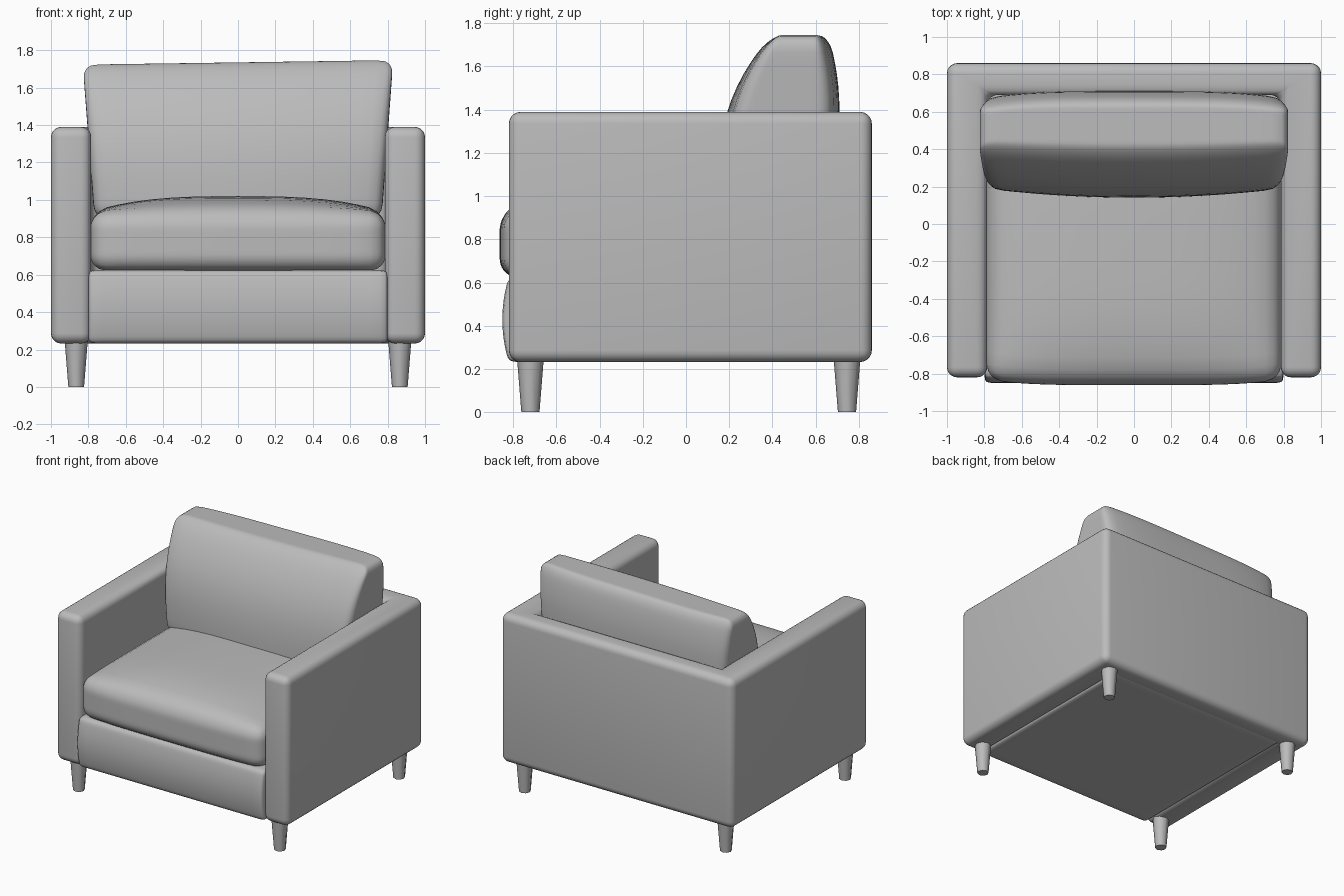
import bpy, bmesh, math
from mathutils import Vector

if "Cube" in bpy.data.objects:
    bpy.data.objects.remove(bpy.data.objects["Cube"])

fabric = bpy.data.materials.new("grey fabric")
fabric.diffuse_color = (0.5, 0.5, 0.5, 1)
fabric.use_nodes = True
fabric.node_tree.nodes["Principled BSDF"].inputs["Base Color"].default_value = fabric.diffuse_color


def finish(bm, name, smooth=True):
    bmesh.ops.recalc_face_normals(bm, faces=bm.faces)
    me = bpy.data.meshes.new(name)
    for f in bm.faces:
        f.smooth = smooth
    bm.to_mesh(me)
    bm.free()
    me.materials.append(fabric)
    ob = bpy.data.objects.new(name, me)
    bpy.context.collection.objects.link(ob)
    return ob


def soft_box(name, lo, hi, r, warp=None):
    """Rounded box between two corners; warp(p, u, v, w) reshapes each point."""
    lo, hi = Vector(lo), Vector(hi)
    mid, half = (lo + hi) / 2, (hi - lo) / 2
    bm = bmesh.new()
    bmesh.ops.create_cube(bm, size=2)
    bmesh.ops.subdivide_edges(bm, edges=bm.edges, cuts=19, use_grid_fill=True)
    for vert in bm.verts:
        p = Vector([math.sin(c * math.pi / 2) * h for c, h in zip(vert.co, half)])
        core = Vector([max(-(h - r), min(h - r, c)) for c, h in zip(p, half)])
        p = core + (p - core).normalized() * r if (p - core).length > 1e-6 else p
        uvw = [c / h for c, h in zip(p, half)]
        p = p + mid
        vert.co = warp(p, *uvw) if warp else p
    return finish(bm, name)


# U-shaped shell: two arms and the back in one piece
outline = [(-1, -.82), (-.785, -.82), (-.785, .69), (.785, .69),
           (.785, -.82), (1, -.82), (1, .86), (-1, .86)]
bm = bmesh.new()
face = bm.faces.new([bm.verts.new((x, y, .232)) for x, y in outline])
top = bmesh.ops.extrude_face_region(bm, geom=[face])["geom"]
bmesh.ops.translate(bm, vec=(0, 0, 1.158),
                    verts=[g for g in top if isinstance(g, bmesh.types.BMVert)])
bmesh.ops.bevel(bm, geom=bm.edges[:], offset=.055, segments=5, profile=.5,
                affect='EDGES', clamp_overlap=True)
finish(bm, "arms_and_back")


# Seat base with a slightly bulging front
def base_shape(p, u, v, w):
    if v < 0:
        p.y += v * .03 * (1 - w * w)
    return p


soft_box("seat_base", (-.80, -.82, .232), (.80, .75, .625), .03, base_shape)


# Crowned seat cushion
def seat_shape(p, u, v, w):
    p.z += .085 * (w + 1) / 2 * (1 - abs(u) ** 3) * (1 - v ** 4)
    if v < 0:
        p.y += .03 * u ** 4
    return p


soft_box("seat_cushion", (-.79, -.862, .62), (.79, .68, .935), .09, seat_shape)


# Leaning back cushion: wedge section, wider at the top
def back_shape(p, u, v, w):
    t = (w + 1) / 2
    front = .14 + .25 * t ** 3 + .05 * u * u * (1 - .5 * t)
    back = .71 - .05 * max(0, (t - .6) / .4) ** 2 - .04 * u ** 4
    p.y = front + (back - front) * (v + 1) / 2
    p.x *= .925 + .075 * t
    p.z += .012 * u * t
    return p


soft_box("back_cushion", (-.83, .17, .90), (.83, .69, 1.735), .07, back_shape)

# Four tapered legs
for sx in (-1, 1):
    for y, place in ((-.72, "front"), (.745, "back")):
        bm = bmesh.new()
        bmesh.ops.create_cone(bm, cap_ends=True, segments=8, radius1=.042,
                              radius2=.062, depth=.25)
        bmesh.ops.translate(bm, verts=bm.verts, vec=(sx * .865, y, .125))
        leg = finish(bm, place + "_leg")
        bpy.context.view_layer.objects.active = leg
        bpy.ops.object.select_all(action='DESELECT')
        leg.select_set(True)
        bpy.ops.object.shade_smooth_by_angle(angle=math.radians(50))
